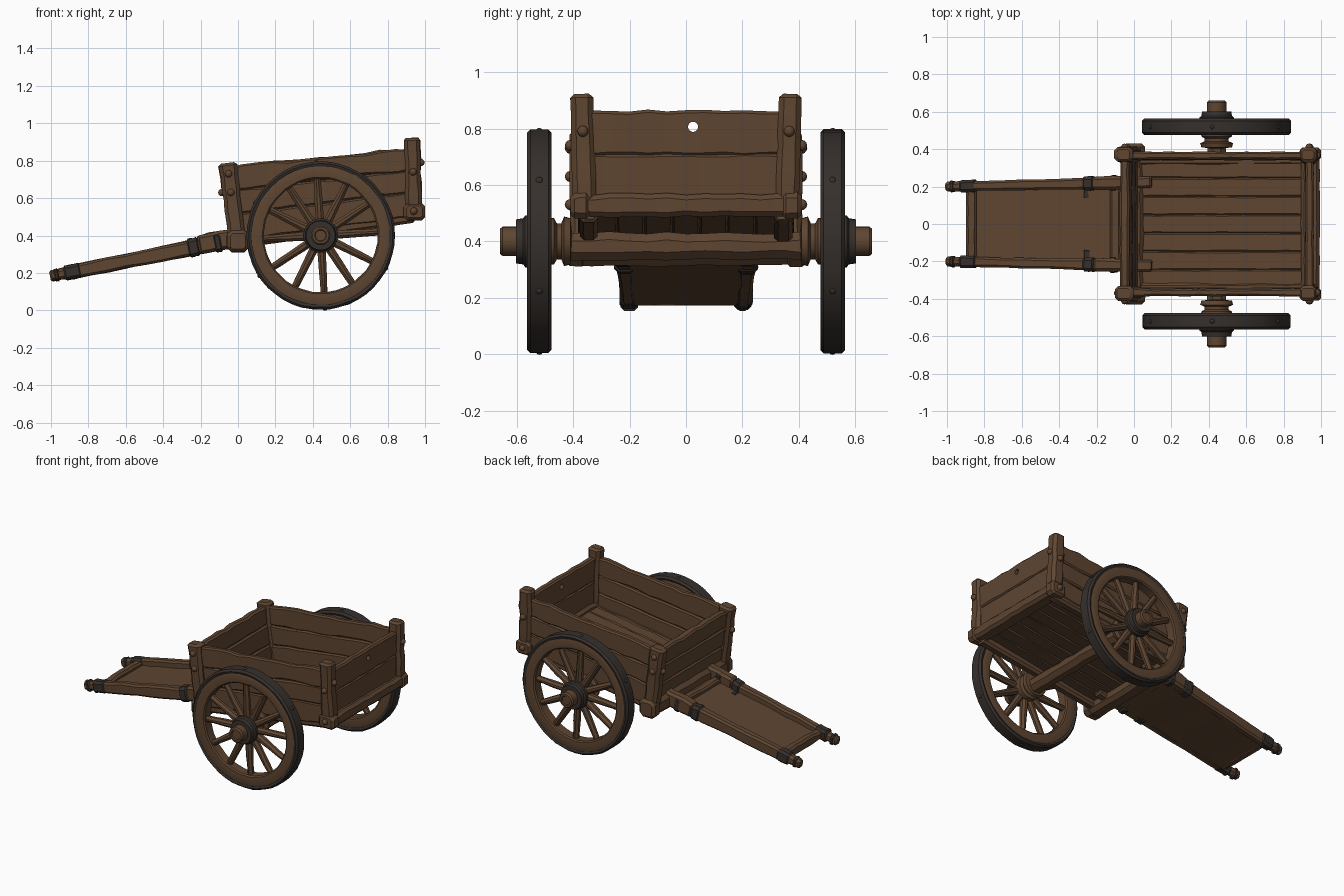
import bpy, bmesh, random
from math import sin, cos, pi, tau
from mathutils import Vector as V

if "Cube" in bpy.data.objects:
    bpy.data.objects.remove(bpy.data.objects["Cube"])

random.seed(4)


def material(name, col):
    m = bpy.data.materials.new(name)
    m.diffuse_color = (*col, 1)
    m.use_nodes = True
    m.node_tree.nodes["Principled BSDF"].inputs["Base Color"].default_value = m.diffuse_color
    return m


WOOD = material("wood", (0.112, 0.06, 0.031))
IRON = material("iron", (0.036, 0.029, 0.025))
CX, CZ = 0.442, 0.4          # wheel centre


def finish(name, bm, mat):
    bmesh.ops.remove_doubles(bm, verts=bm.verts, dist=1e-5)
    bmesh.ops.recalc_face_normals(bm, faces=bm.faces)
    me = bpy.data.meshes.new(name)
    bm.to_mesh(me)
    bm.free()
    me.materials.append(mat)
    ob = bpy.data.objects.new(name, me)
    bpy.context.collection.objects.link(ob)
    return ob


def beam(name, p0, p1, s0, s1=None, mat=WOOD, up=(0, 0, 1), segs=7, j=0.004, ch=0.22):
    """Hand-hewn chamfered timber from p0 to p1; sizes are (across, along up)."""
    p0, p1, s1 = V(p0), V(p1), s1 or s0
    d = p1 - p0
    side = d.cross(V(up)).normalized()
    upv = side.cross(d).normalized()
    c = ch * min(s0)
    e = min(0.4, 0.7 * c / d.length)
    ts = [0] + [e + (1 - 2 * e) * i / segs for i in range(segs + 1)] + [1]
    bm = bmesh.new()
    rings = []
    for k, t in enumerate(ts):
        end = k in (0, len(ts) - 1)
        a = (s0[0] + (s1[0] - s0[0]) * t) / 2 - (0.7 * c if end else 0)
        b = (s0[1] + (s1[1] - s0[1]) * t) / 2 - (0.7 * c if end else 0)
        a += random.uniform(-j, j) * 0.5
        b += random.uniform(-j, j)
        q = c * (0.5 if end else 1)
        o = p0 + d * t + upv * random.uniform(-j, j) * 0.5
        sec = [(a, b - q), (a - q, b), (q - a, b), (-a, b - q),
               (-a, q - b), (q - a, -b), (a - q, -b), (a, q - b)]
        rings.append([bm.verts.new(o + side * x + upv * y) for x, y in sec])
    for r, s in zip(rings, rings[1:]):
        for i in range(8):
            bm.faces.new((r[i], r[(i + 1) % 8], s[(i + 1) % 8], s[i]))
    bm.faces.new(rings[0])
    bm.faces.new(rings[-1])
    return finish(name, bm, mat)


def lathe(name, prof, mat, sgn, n=48, j=0.0):
    """Revolve a closed (radius, y) profile round the axle line."""
    bm = bmesh.new()
    rings = []
    for i in range(n):
        a, w = tau * i / n, random.uniform(-j, j)
        rings.append([bm.verts.new((CX + (r + w * (r > 0)) * cos(a), sgn * y, CZ + (r + w * (r > 0)) * sin(a)))
                      for r, y in prof])
    m = len(prof)
    for i in range(n):
        r, s = rings[i], rings[(i + 1) % n]
        for k in range(m):
            l = (k + 1) % m
            if prof[k][0] > 0 or prof[l][0] > 0:
                bm.faces.new((r[k], r[l], s[l], s[k]))
    bmesh.ops.dissolve_degenerate(bm, dist=1e-6, edges=bm.edges)
    return finish(name, bm, mat)


def bolt(name, p, r=0.02, mat=WOOD):
    bm = bmesh.new()
    bmesh.ops.create_icosphere(bm, subdivisions=2, radius=r)
    bmesh.ops.translate(bm, vec=p, verts=bm.verts)
    return finish(name, bm, mat)


def lerp(a, b, t):
    return a + (b - a) * t


# Floor planks running lengthwise
for i in range(7):
    y = (i - 3) * 0.098
    beam(f"floor_plank_{i}", (0.0, y, 0.385), (0.94, y, 0.53), (0.1, 0.035), segs=8, j=0.003)

# Cross sills front and rear, axle beam
beam("front_sill", (0.0, -0.42, 0.37), (0.0, 0.42, 0.37), (0.11, 0.11), segs=12)
beam("rear_sill", (0.943, -0.407, 0.527), (0.943, 0.407, 0.527), (0.1, 0.08), segs=12)
beam("axle_beam", (CX, -0.43, 0.382), (CX, 0.43, 0.382), (0.1, 0.095), segs=12, ch=0.3)

for s in (1, -1):
    # Bottom rails and sill end blocks
    beam("bottom_rail", (0.0, s * 0.345, 0.372), (0.94, s * 0.345, 0.51), (0.065, 0.08), segs=8)
    beam("sill_end", (0.943, s * 0.34, 0.527), (0.943, s * 0.41, 0.527), (0.114, 0.092), segs=2, j=0.002)
    beam("front_sill_end", (0.0, s * 0.35, 0.37), (0.0, s * 0.43, 0.37), (0.12, 0.12), segs=2, j=0.002)
    # Corner posts
    beam("front_post", (0.0, s * 0.37, 0.34), (-0.056, s * 0.372, 0.788), (0.085, 0.09), (0.08, 0.098), up=(1, 0, 0))
    beam("rear_post", (0.943, s * 0.358, 0.49), (0.931, s * 0.37, 0.922), (0.085, 0.085), (0.078, 0.09), up=(1, 0, 0))
    # Side boards, three per side, fanning towards the rear
    for k, (a, b) in enumerate(((0, 0.36), (0.36, 0.68), (0.68, 1))):
        f, r, m = lerp(0.37, 0.768, (a + b) / 2), lerp(0.5, 0.866, (a + b) / 2), (a + b) / 2
        beam(f"side_board_{k}", (lerp(-0.01, -0.07, m), s * (0.36 + 0.007 * m), f),
             (0.935, s * (0.36 + 0.007 * m), r), (0.042, 0.4 * (b - a)), (0.042, 0.368 * (b - a)),
             segs=12, j=0.007 if k == 2 else 0.003)
    # Bolts on the posts
    for x, z in ((-0.038, 0.63), (-0.005, 0.4), (-0.05, 0.73), (0.936, 0.74), (0.94, 0.53)):
        bolt("side_bolt", (x, s * 0.41, z))
    bolt("rear_bolt", (0.978, s * 0.366, 0.79))
    bolt("front_bolt", (-0.087, s * 0.37, 0.63))

# Front boards (leaning) and tailboard
for k, (a, b) in enumerate(((0, 0.34), (0.34, 0.68), (0.68, 1))):
    m = (a + b) / 2
    x, z = lerp(0.0, -0.052, m), lerp(0.39, 0.768, m)
    beam(f"front_board_{k}", (x, -0.345, z), (x, 0.345, z), (0.05, 0.385 * (b - a)),
         up=(-0.13, 0, 1), segs=10, j=0.006 if k == 2 else 0.003)
for k, (z0, z1) in enumerate(((0.55, 0.71), (0.705, 0.863))):
    tail = beam(f"tail_board_{k}", (0.938, -0.345, (z0 + z1) / 2), (0.938, 0.345, (z0 + z1) / 2),
                (0.045, z1 - z0), segs=10, j=0.003)

# Peg hole through the top tail board
bm = bmesh.new()
bmesh.ops.create_cone(bm, cap_ends=True, segments=14, radius1=0.018, radius2=0.018, depth=0.2)
for v in bm.verts:
    v.co = V((0.938 + v.co.z, 0.025 + v.co.y, 0.806 + v.co.x))
cutter = finish("hole_cutter", bm, WOOD)
cutter.hide_render = True
cutter.hide_viewport = True
mod = tail.modifiers.new("hole", "BOOLEAN")
mod.operation, mod.object, mod.solver = "DIFFERENCE", cutter, "EXACT"


# Shafts with iron straps and handles
def shaft_pt(x, s, dz=0.0):
    t = x + 1
    return (x, s * lerp(0.2, 0.222, t), lerp(0.183, 0.384, t) + dz)


for s in (1, -1):
    beam("shaft", shaft_pt(-0.9, s), shaft_pt(0.1, s), (0.052, 0.072), (0.062, 0.092), segs=10)
    beam("shaft_handle", shaft_pt(-1.005, s), shaft_pt(-0.86, s), (0.052, 0.06), segs=4, ch=0.3)
    for x0, x1, w, h in ((-0.985, -0.955, 0.06, 0.068), (-0.93, -0.84, 0.066, 0.078),
                         (-0.27, -0.205, 0.076, 0.1), (-0.13, -0.085, 0.08, 0.104)):
        beam("shaft_strap", shaft_pt(x0, s), shaft_pt(x1, s), (w, h), mat=IRON, segs=3, j=0.003)
    beam("shaft_block", shaft_pt(-0.21, s, 0.008), shaft_pt(0.02, s, 0.008), (0.07, 0.105), segs=4)
    # Iron tabs reaching onto the platform
    beam("platform_tab", (-0.24, s * 0.2, 0.319), (-0.24, s * 0.14, 0.319), (0.06, 0.02), mat=IRON, segs=2, j=0.002)

# Platform between the shafts and its end bar
beam("shaft_platform", (-0.88, 0, 0.19), (0.02, 0, 0.36), (0.4, 0.035), (0.42, 0.035), segs=10, j=0.003)
beam("shaft_crossbar", (-0.87, -0.19, 0.206), (-0.87, 0.19, 0.206), (0.055, 0.06), segs=8)
beam("platform_ledger", (-0.1, -0.21, 0.352), (-0.1, 0.21, 0.352), (0.055, 0.05), segs=6)

# Wheels: felloe, tyre, hub, axle end, spokes and studs
for s in (1, -1):
    lathe("wheel_rim", [(0.312, 0.482), (0.304, 0.49), (0.304, 0.55), (0.312, 0.558), (0.362, 0.563),
                        (0.38, 0.555), (0.38, 0.485), (0.362, 0.477)], WOOD, s, j=0.002)
    lathe("wheel_tyre", [(0.368, 0.482), (0.385, 0.476), (0.397, 0.488), (0.397, 0.552),
                         (0.385, 0.564), (0.368, 0.558)], IRON, s, j=0.002)
    lathe("wheel_hub", [(0, 0.40), (0.082, 0.41), (0.088, 0.432), (0.064, 0.442), (0.064, 0.458), (0.082, 0.468),
                        (0.086, 0.52), (0.08, 0.565), (0, 0.567)], WOOD, s, n=32)
    lathe("hub_band", [(0, 0.55), (0.092, 0.55), (0.092, 0.57), (0.082, 0.577), (0.078, 0.602), (0, 0.604)],
          IRON, s, n=32)
    lathe("axle_end", [(0, 0.59), (0.052, 0.59), (0.052, 0.65), (0.044, 0.66), (0.032, 0.66), (0.028, 0.654), (0, 0.654)],
          WOOD, s, n=24)
    for i in range(12):
        a = tau * i / 12 + 0.06
        u = V((cos(a), 0, sin(a)))
        c = V((CX, s * 0.52, CZ))
        beam("wheel_spoke", c + u * 0.06, c + u * 0.32, (0.046, 0.05), (0.036, 0.042),
             up=(0, 1, 0), segs=4, j=0.002, ch=0.3)
        if i % 2:
            bolt("tyre_stud", c + u * 0.389, 0.014, IRON)

# Smooth shading with sharp edges kept
bpy.ops.object.select_all(action="DESELECT")
for ob in bpy.context.scene.objects:
    if not ob.hide_render:
        ob.select_set(True)
        bpy.context.view_layer.objects.active = ob
bpy.ops.object.shade_smooth_by_angle(angle=pi / 6)
